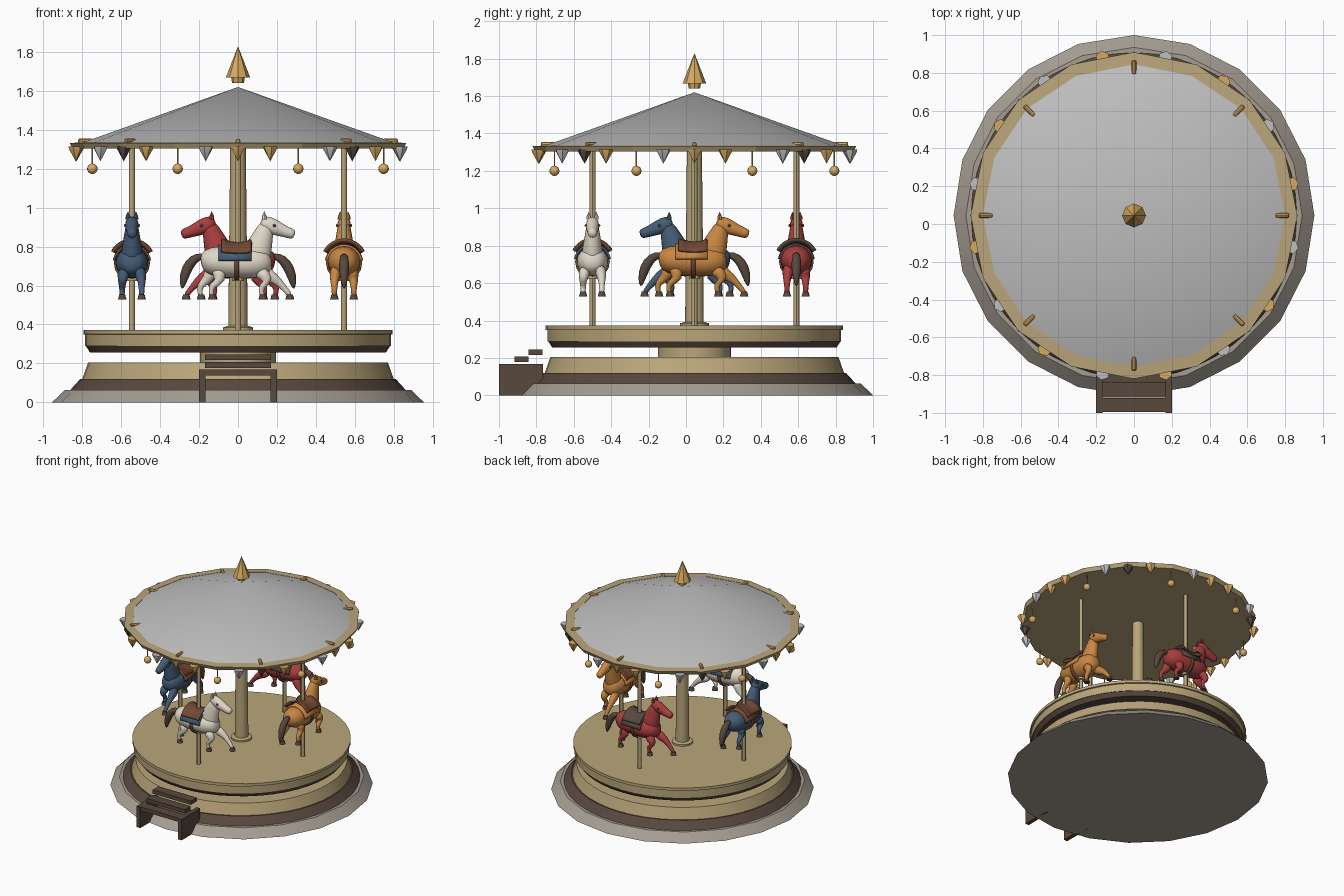
import bpy, bmesh
from math import sin, cos, pi, radians
from mathutils import Matrix, Vector

if "Cube" in bpy.data.objects:
    bpy.data.objects.remove(bpy.data.objects["Cube"])

CENTRE = Matrix.Translation((0, 0.045, 0))


def material(name, *rgb):
    m = bpy.data.materials.new(name)
    m.use_nodes = True
    m.diffuse_color = (*rgb, 1)
    m.node_tree.nodes["Principled BSDF"].inputs["Base Color"].default_value = (*rgb, 1)
    return m


STONE = material("warm_stone", .38, .34, .29)
CREAM = material("cream_paint", .49, .38, .195)
DARK = material("dark_wood", .098, .065, .048)
SILVER = material("silver_cloth", .52, .52, .52)
GOLD = material("gold", .67, .40, .12)
WHITE = material("ivory", .75, .69, .58)
RED = material("red", .40, .048, .048)
BLUE = material("slate_blue", .058, .107, .18)
ORANGE = material("chestnut_orange", .58, .24, .055)
LEATHER = material("saddle_leather", .17, .065, .034)


def finish(bm, name, mat, matrix=CENTRE, angle=30):
    bmesh.ops.recalc_face_normals(bm, faces=bm.faces)
    me = bpy.data.meshes.new(name)
    bm.to_mesh(me)
    bm.free()
    me.materials.append(mat)
    for p in me.polygons:
        p.use_smooth = True
    me.set_sharp_from_angle(angle=radians(angle))
    ob = bpy.data.objects.new(name, me)
    ob.matrix_world = matrix
    bpy.context.collection.objects.link(ob)
    return ob


def skin(bm, rings, closed=True):
    """Bridge successive vertex rings with quads."""
    n = len(rings[0])
    for a, b in zip(rings, rings[1:]):
        for i in range(n if closed else n - 1):
            j = (i + 1) % n
            bm.faces.new((a[i], a[j], b[j], b[i]))


def lathe(name, profile, mat, segs=48, matrix=CENTRE, angle=30):
    """Revolve (radius, height) points around z and cap both ends."""
    bm = bmesh.new()
    rings = [[bm.verts.new((r * cos(2 * pi * i / segs), r * sin(2 * pi * i / segs), z))
              for i in range(segs)] for r, z in profile]
    skin(bm, rings)
    bm.faces.new(rings[0])
    bm.faces.new(rings[-1])
    bmesh.ops.remove_doubles(bm, verts=bm.verts, dist=1e-5)
    return finish(bm, name, mat, matrix, angle)


def ball(name, pos, r, mat, matrix=CENTRE):
    bm = bmesh.new()
    bmesh.ops.create_uvsphere(bm, u_segments=12, v_segments=8, radius=r)
    return finish(bm, name, mat, matrix @ Matrix.Translation(pos), 60)


def box(name, x, y, z, mat):
    """Box from (min, max) pairs."""
    bm = bmesh.new()
    bmesh.ops.create_cube(bm, size=1)
    for v in bm.verts:
        v.co = [lo + (c + .5) * (hi - lo) for c, (lo, hi) in zip(v.co, (x, y, z))]
    return finish(bm, name, mat, Matrix())


def loft(name, sections, mat, matrix, sides=10):
    """Smooth limb through (x, y, z, half_width, half_height) sections."""
    bm = bmesh.new()
    pts = [Vector(s[:3]) for s in sections]
    rings = []
    for i, s in enumerate(sections):
        t = (pts[min(i + 1, len(pts) - 1)] - pts[max(i - 1, 0)]).normalized()
        up = t.cross(Vector((0, 1, 0))).normalized()
        side = up.cross(t)
        rings.append([bm.verts.new(pts[i] + side * s[3] * cos(a) + up * s[4] * sin(a))
                      for a in (2 * pi * k / sides for k in range(sides))])
    skin(bm, rings)
    bm.faces.new(rings[0])
    bm.faces.new(rings[-1])
    ob = finish(bm, name, mat, matrix, 180)
    ob.modifiers.new("smooth", 'SUBSURF').levels = 1
    return ob


def strap(name, rows, half_angle, mat, matrix):
    """Thin curved sheet over the back, from (x, axis height, radius) rows."""
    bm = bmesh.new()
    rings = []
    for x, z, r in rows:
        angles = [radians(half_angle) * (k / 8 - 1) for k in range(17)]
        rings.append([bm.verts.new((x, r * sin(a), z + r * cos(a))) for a in angles])
    skin(bm, rings, closed=False)
    ob = finish(bm, name, mat, matrix, 50)
    sol = ob.modifiers.new("thickness", 'SOLIDIFY')
    sol.thickness, sol.offset = .012, 0
    return ob


def spin(degrees):
    return CENTRE @ Matrix.Rotation(radians(degrees), 4, 'Z')


# Stepped base and turning platform
lathe("stone_base", [(.955, 0), (.89, .063)], STONE, 20, angle=15)
lathe("lower_skirt", [(.865, .06), (.81, .12)], DARK)
lathe("lower_drum", [(.80, .12), (.77, .205)], CREAM)
lathe("turntable_hub", [(.195, .2), (.195, .26)], CREAM)
lathe("platform_skirt", [(.76, .255), (.782, .29)], DARK)
lathe("platform", [(.785, .288), (.785, .348), (.795, .35), (.795, .372)], CREAM)

# Entrance steps
for side, s in (("left", 1), ("right", -1)):
    box(side + "_step_board", sorted((s * .168, s * .2)), (-1, -.765), (0, .168), DARK)
for i in range(3):
    y, z = -.995 + i * .077, .138 + i * .039
    box(f"step_tread_{i + 1}", (-.17, .17), (y, y + .075), (z, z + .03), DARK)

# Centre column, canopy and finial
lathe("column_foot", [(.077, .37), (.077, .385), (.055, .392)], CREAM, 24)
lathe("column", [(.05, .38), (.04, 1.32)], CREAM, 24)
lathe("canopy", [(.825, 1.325), (0, 1.62)], SILVER, 16, angle=25)
lathe("canopy_ceiling", [(.84, 1.305), (.84, 1.312)], CREAM, 16)
lathe("canopy_rim", [(.85, 1.303), (.865, 1.332), (.80, 1.336), (.80, 1.31)], CREAM, 16, angle=15)
lathe("finial_collar", [(.03, 1.64), (.036, 1.672)], GOLD, 8, angle=20)
lathe("finial", [(.063, 1.668), (0, 1.83)], GOLD, 8, angle=20)


# Pennants, hanging baubles and rim pegs
def pennant(degrees, r, mat):
    lathe("pennant", [(.038, 1.315), (.036, 1.302), (0, 1.238)], mat, 6,
          spin(degrees) @ Matrix.Translation((r, 0, 0)), 20)


for k in range(16):
    pennant(90 - 11.25 - 22.5 * k, .85, GOLD if k % 2 else SILVER)
for k in range(8):
    pennant(45 * k, .83, DARK if k % 2 else GOLD)
    peg = spin(45 * k) @ Matrix.Translation((.745, 0, 1.342)) @ Matrix.Rotation(pi / 2, 4, 'Y')
    lathe("rim_peg", [(.008, 0), (.013, .006), (.013, .07), (.008, .076)], GOLD, 8, peg)
    hang = spin(45 * k + 22.5) @ Matrix.Translation((.81, 0, 0))
    lathe("bauble_cord", [(.004, 1.21), (.004, 1.31)], GOLD, 6, hang)
    ball("bauble", (0, 0, 1.2), .027, GOLD, hang)


# Galloping horse on its pole, facing local +x
def horse(tag, degrees, coat, saddle, cloth):
    m = spin(degrees) @ Matrix.Translation((0, -.545, 0))
    lathe(tag + "_pole", [(.016, .37), (.016, 1.31)], CREAM, 12, m)
    lathe(tag + "_pole_collar", [(.03, .622), (.03, .64)], CREAM, 12, m)
    loft(tag + "_body", [(-.192, 0, .72, .03, .03), (-.17, 0, .725, .066, .062),
                         (-.11, 0, .725, .09, .084), (-.02, 0, .715, .084, .08),
                         (.06, 0, .715, .09, .084), (.13, 0, .72, .078, .076),
                         (.175, 0, .73, .04, .045)], coat, m, 14)
    loft(tag + "_neck", [(.075, 0, .70, .07, .09), (.105, 0, .79, .057, .076),
                         (.13, 0, .86, .042, .054), (.155, 0, .93, .032, .036)], coat, m)
    loft(tag + "_head", [(.115, 0, .925, .025, .03), (.145, 0, .918, .038, .045),
                         (.19, 0, .898, .038, .043), (.24, 0, .877, .028, .03),
                         (.275, 0, .866, .028, .029), (.292, 0, .86, .018, .02)], coat, m)
    loft(tag + "_tail", [(-.165, 0, .745, .014, .014), (-.205, 0, .752, .022, .022),
                         (-.25, 0, .715, .028, .03), (-.278, 0, .65, .026, .028),
                         (-.288, 0, .58, .006, .008)], DARK, m)
    # Legs: hip, knee and ankle, one pair stretched and one pair tucked
    legs = {"front_left": (1, (.11, .68), (.195, .632), (.225, .60), (.26, .56)),
            "front_right": (-1, (.10, .68), (.17, .625), (.115, .595), (.122, .56)),
            "hind_left": (1, (-.13, .70), (-.15, .63), (-.20, .60), (-.195, .56)),
            "hind_right": (-1, (-.11, .69), (-.08, .622), (-.14, .60), (-.137, .56))}
    for leg, (s, hip, knee, shin, ankle) in legs.items():
        y = .05 * s
        loft(f"{tag}_{leg}_leg", [(hip[0], y * .8, hip[1], .04, .05),
                                  (knee[0], y, knee[1], .024, .026),
                                  (shin[0], y, shin[1], .017, .018),
                                  (ankle[0], y, ankle[1], .014, .014),
                                  (ankle[0] + .004, y, ankle[1] - .012, .014, .014)], coat, m)
        lathe(f"{tag}_{leg}_hoof", [(.023, 0), (.016, .026)], DARK, 10,
              m @ Matrix.Translation((ankle[0] + .006, y, .528)))
    for s in (1, -1):
        lathe(tag + "_ear", [(.013, .94), (.012, .955), (0, .982)], coat, 8,
              m @ Matrix.Translation((.135, .02 * s, 0)))
        ball(tag + "_eye", (.187, .034 * s, .908), .008, DARK, m)
    # Tack
    strap(tag + "_saddle_cloth", [(-.10, .715, .09), (-.02, .715, .088), (.07, .715, .093)],
          82, cloth, m)
    strap(tag + "_saddle", [(-.085, .72, .116), (-.06, .72, .104), (0, .72, .096),
                            (.045, .72, .102), (.068, .72, .115)], 62, saddle, m)
    strap(tag + "_girth", [(-.017, .715, .087), (.005, .715, .087)], 180, saddle, m)


horse("ivory_horse", 0, WHITE, LEATHER, BLUE)
horse("orange_horse", 90, ORANGE, LEATHER, ORANGE)
horse("red_horse", 180, RED, DARK, DARK)
horse("blue_horse", 270, BLUE, LEATHER, LEATHER)
